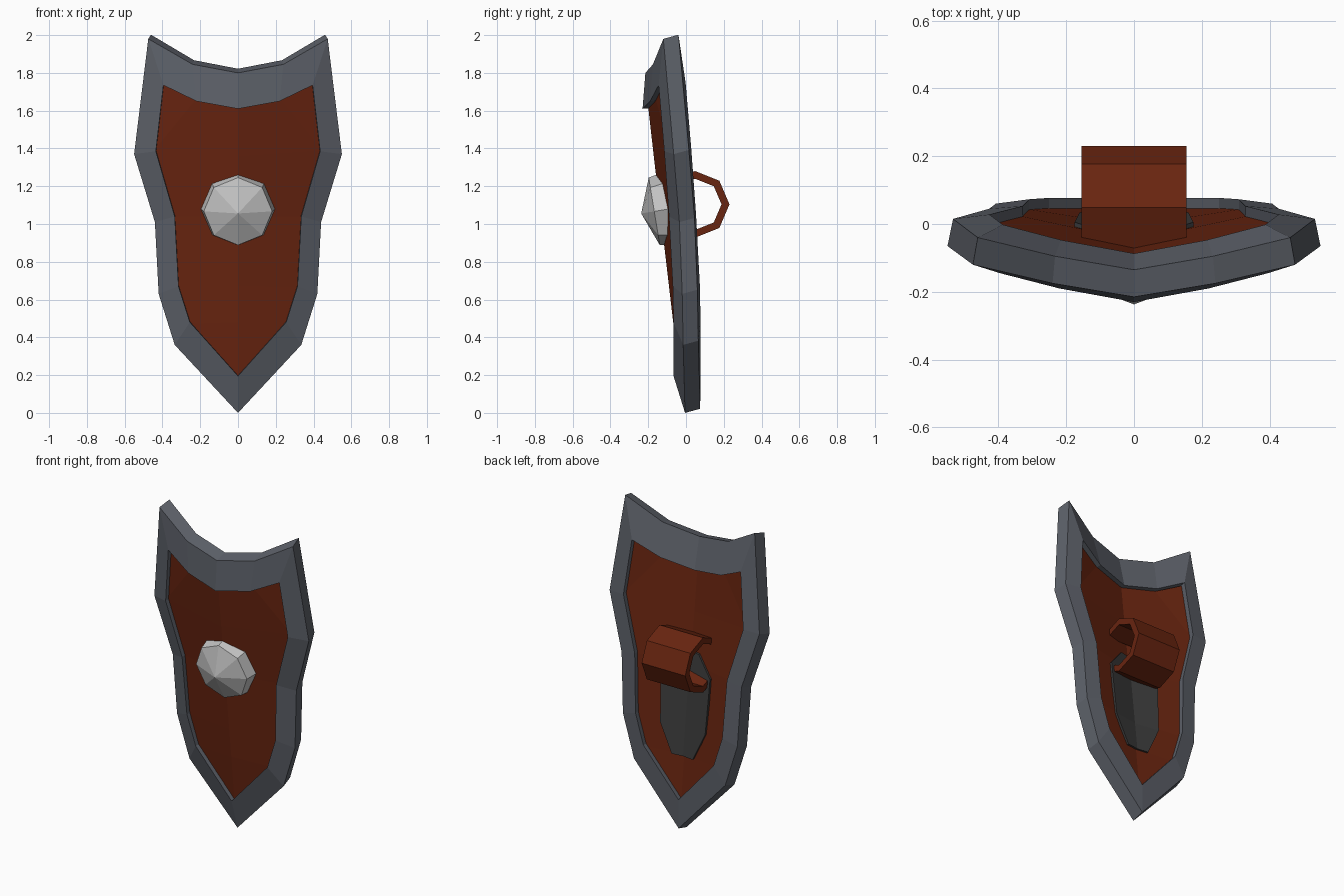
import bpy, bmesh
from math import sin, cos, radians, pi

cube = bpy.data.objects.get("Cube")
if cube:
    bpy.data.objects.remove(cube, do_unlink=True)


def material(name, rgb):
    m = bpy.data.materials.new(name)
    m.use_nodes = True
    m.diffuse_color = (*rgb, 1)
    m.node_tree.nodes["Principled BSDF"].inputs["Base Color"].default_value = (*rgb, 1)
    return m


steel = material("blue_grey_steel", (0.11, 0.12, 0.143))
red = material("dark_red_wood", (0.14, 0.018, 0.005))
silver = material("light_silver", (0.55, 0.55, 0.55))
dark = material("dark_grey_padding", (0.045, 0.045, 0.045))


def build(name, verts, faces, mat, mirror=False):
    """Flat-shaded mesh, optionally mirrored across x = 0."""
    bm = bmesh.new()
    vs = [bm.verts.new(v) for v in verts]
    for f in faces:
        bm.faces.new([vs[i] for i in f])
    if mirror:
        bmesh.ops.mirror(bm, geom=bm.verts[:] + bm.edges[:] + bm.faces[:],
                         axis='X', merge_dist=0.0005)
        bmesh.ops.remove_doubles(bm, verts=bm.verts, dist=0.0005)
    bmesh.ops.recalc_face_normals(bm, faces=bm.faces)
    me = bpy.data.meshes.new(name)
    bm.to_mesh(me)
    bm.free()
    me.materials.append(mat)
    ob = bpy.data.objects.new(name, me)
    bpy.context.scene.collection.objects.link(ob)
    return ob


# Half outline from top centre to bottom tip, front edges as x, y, z
outer = [(0, -0.215, 1.80), (0.24, -0.175, 1.845), (0.475, -0.12, 1.98),
         (0.55, -0.065, 1.37), (0.44, -0.035, 1.01), (0.42, -0.02, 0.63),
         (0.335, -0.015, 0.36), (0, -0.005, 0)]
inner = [(0, -0.23, 1.61), (0.22, -0.19, 1.65), (0.395, -0.145, 1.735),
         (0.435, -0.115, 1.385), (0.335, -0.09, 1.04), (0.315, -0.07, 0.67),
         (0.255, -0.066, 0.48), (0, -0.066, 0.195)]
n = len(outer)

# Steel rim: four-sided section swept round the outline
rim_verts = []
for (a, b, c), (x, y, z) in zip(outer, inner):
    rim_verts += [(a, b, c), (x, y, z), (x * 0.98, y + 0.143, z + 0.012),
                  (a * 0.97, b + 0.08, c + 0.022)]
rim_faces = [(4 * i + k, 4 * i + (k + 1) % 4, 4 * i + 4 + (k + 1) % 4, 4 * i + 4 + k)
             for i in range(n - 1) for k in range(4)]
build("rim", rim_verts, rim_faces, steel, mirror=True)


# Recessed panel: a centre ridge joined to the inner outline, front and back
def ridge(z):
    return -0.2 + (1.61 - z) * 0.117


THICK = 0.085
edge = [(x * 1.02, y + 0.03, 1 + (z - 1) * 1.015) for x, y, z in inner]
centre = [(0, ridge(z), z) for z in (1.36, 1.04, 0.67, 0.48)]
front = edge + centre
m = len(front)
skin = [(0, 1, n), (1, 3, n), (1, 2, 3), (n + 3, 6, 7)]
skin += [(n + i, 3 + i, 4 + i, n + 1 + i) for i in range(3)]
faces = skin + [tuple(i + m for i in f) for f in skin]
faces += [(i, i + 1, i + 1 + m, i + m) for i in range(n - 1)]
build("panel", front + [(x, y + THICK, z) for x, y, z in front], faces, red, mirror=True)


# Arm pad: thin faceted plate lying on the back of the panel
pad = []
for lift in (-0.01, 0.012):
    for w, z in ((0.07, 1.12), (0.175, 1.0), (0.16, 0.65), (0.075, 0.47)):
        slope = 0.13 + 0.16 * (z - 0.48)
        y = ridge(z) + THICK + lift
        pad += [(0, y, z), (w, y + slope * w, z)]
strips = [(2 * i, 2 * i + 1, 2 * i + 3, 2 * i + 2) for i in range(3)]
walls = [(a, b, b + 8, a + 8) for a, b in ((0, 1), (1, 3), (3, 5), (5, 7), (7, 6))]
build("arm_pad", pad, strips + [tuple(i + 8 for i in f) for f in strips] + walls,
      dark, mirror=True)

# Handle: open octagonal band, its ends sunk into the panel
band = []
for side in (-0.155, 0.155):
    for r in (0.182, 0.14):
        for k in range(-3, 4):
            a = k * pi / 4
            band.append((side, 0.048 + r * cos(a), 1.104 + r * sin(a) * 0.97))
faces = []
for i in range(6):
    o, p = i, i + 7
    faces += [(o, o + 1, o + 15, o + 14), (p, p + 1, p + 15, p + 14),
              (o, o + 1, p + 1, p), (o + 14, o + 15, p + 15, p + 14)]
faces += [(i, i + 7, i + 21, i + 14) for i in (0, 6)]
build("handle", band, faces, red)

# Boss: shallow eight-sided cone on a short collar, tilted with the panel
boss = [(0, -0.07, 0)]
for r, depth in ((0.181, 0), (0.196, 0.075)):
    boss += [(r * cos(k * pi / 4), depth, r * sin(k * pi / 4)) for k in range(8)]
faces = [tuple(range(9, 17))]
for k in range(8):
    j = (k + 1) % 8
    faces += [(0, 1 + k, 1 + j), (1 + k, 1 + j, 9 + j, 9 + k)]
ob = build("boss", boss, faces, silver)
ob.location = (0, -0.168, 1.067)
ob.rotation_euler.x = radians(9.3)
